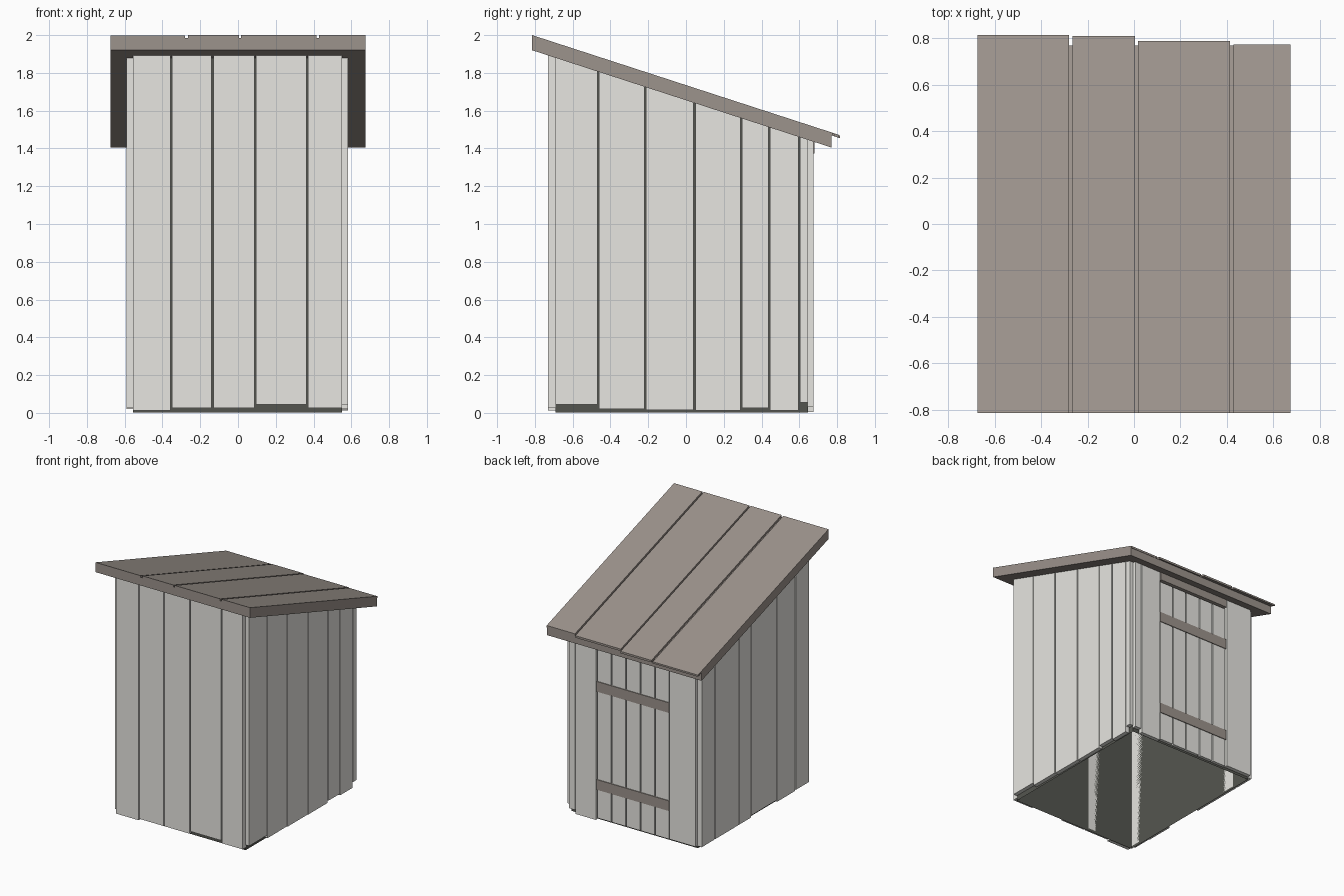
import bpy

cube = bpy.data.objects.get("Cube")
if cube:
    bpy.data.objects.remove(cube, do_unlink=True)


def material(name, hex_code):
    linear = []
    for i in (0, 2, 4):
        c = int(hex_code[i:i + 2], 16) / 255
        linear.append(c / 12.92 if c <= 0.04045 else ((c + 0.055) / 1.055) ** 2.4)
    m = bpy.data.materials.new(name)
    m.use_nodes = True
    m.diffuse_color = (*linear, 1)
    m.node_tree.nodes["Principled BSDF"].inputs["Base Color"].default_value = (*linear, 1)
    return m


GREY = material("weathered_grey_wood", "e7e6e1")
BROWN = material("brown_wood", "9c938c")
DARK = material("dark_lining", "54554f")

SLOPE = -0.325


def underside(y):
    return 1.92 + SLOPE * (y + 0.815)


def roof_level(offset):
    return lambda y: underside(y) + offset


def block(name, x, y, bottom, top, mat, open_ends=False):
    """Box whose bottom and top are heights or functions of y."""
    def height(level, v):
        return level(v) if callable(level) else level
    verts = [(u, v, height(level, v)) for level in (bottom, top)
             for u, v in ((x[0], y[0]), (x[1], y[0]), (x[1], y[1]), (x[0], y[1]))]
    faces = [(i, (i + 1) % 4, (i + 1) % 4 + 4, i + 4) for i in range(4)]
    if not open_ends:
        faces += [(3, 2, 1, 0), (4, 5, 6, 7)]
    mesh = bpy.data.meshes.new(name)
    mesh.from_pydata(verts, [], faces)
    mesh.materials.append(mat)
    obj = bpy.data.objects.new(name, mesh)
    bpy.context.collection.objects.link(obj)


def planks(name, edges, bottoms, place):
    """Row of boards with narrow gaps; place turns a span into x and y ranges."""
    for i, low in enumerate(bottoms):
        span = (edges[i] + 0.004, edges[i + 1] - 0.004)
        block(f"{name}_{i + 1}", *place(span), low, underside, GREY)


# Thin dark lining behind the boards, open at the bottom
block("wall_lining", (-0.555, 0.55), (-0.69, 0.645), 0.003, underside, DARK, open_ends=True)

# Wall boards
planks("front_plank", [-0.559, -0.353, -0.135, 0.092, 0.367, 0.555],
       [0.012, 0.025, 0.025, 0.045, 0.025], lambda s: (s, (-0.73, -0.69)))
planks("left_plank", [-0.695, -0.465, -0.215, 0.045, 0.293, 0.44, 0.6, 0.65],
       [0.045, 0.02, 0.015, 0.012, 0.025, 0.012, 0.055], lambda s: ((0.55, 0.582), s))
planks("right_plank", [-0.695, -0.525, -0.29, 0.03, 0.18, 0.48, 0.65],
       [0.025, 0.02, 0.035, 0.02, 0.02, 0.02], lambda s: ((-0.59, -0.555), s))
planks("back_left_plank", [0.312, 0.495, 0.555], [0.005, 0.035],
       lambda s: (s, (0.645, 0.675)))
planks("back_right_plank", [-0.559, -0.325], [0.025], lambda s: (s, (0.645, 0.675)))

# Door boards, cross battens and the header above
DOOR_LEFT, DOOR_RIGHT, COUNT = 0.31, -0.323, 5
step = (DOOR_LEFT - DOOR_RIGHT) / COUNT
for i in range(COUNT):
    start = DOOR_RIGHT + i * step
    block(f"door_board_{i + 1}", (start + 0.005, start + step - 0.005),
          (0.645, 0.668), 0.02, 1.36, GREY)
for name, low in (("lower_batten", 0.245), ("upper_batten", 1.02)):
    block(name, (DOOR_RIGHT, DOOR_LEFT), (0.645, 0.674), low, low + 0.08, BROWN)
block("door_header", (DOOR_RIGHT, DOOR_LEFT), (0.645, 0.68), 1.372, underside, BROWN)

# Sloping roof deck and its covering boards
block("roof_deck", (-0.675, 0.675), (-0.815, 0.77), underside, roof_level(0.064), BROWN)
boards = [(-0.675, -0.28, 0.815, 0.077), (-0.265, 0.005, 0.81, 0.08),
          (0.017, 0.415, 0.79, 0.08), (0.428, 0.675, 0.775, 0.08)]
for i, (x0, x1, back, top) in enumerate(boards):
    block(f"roof_board_{i + 1}", (x0, x1), (-0.815, back),
          roof_level(0.064), roof_level(top), BROWN)
